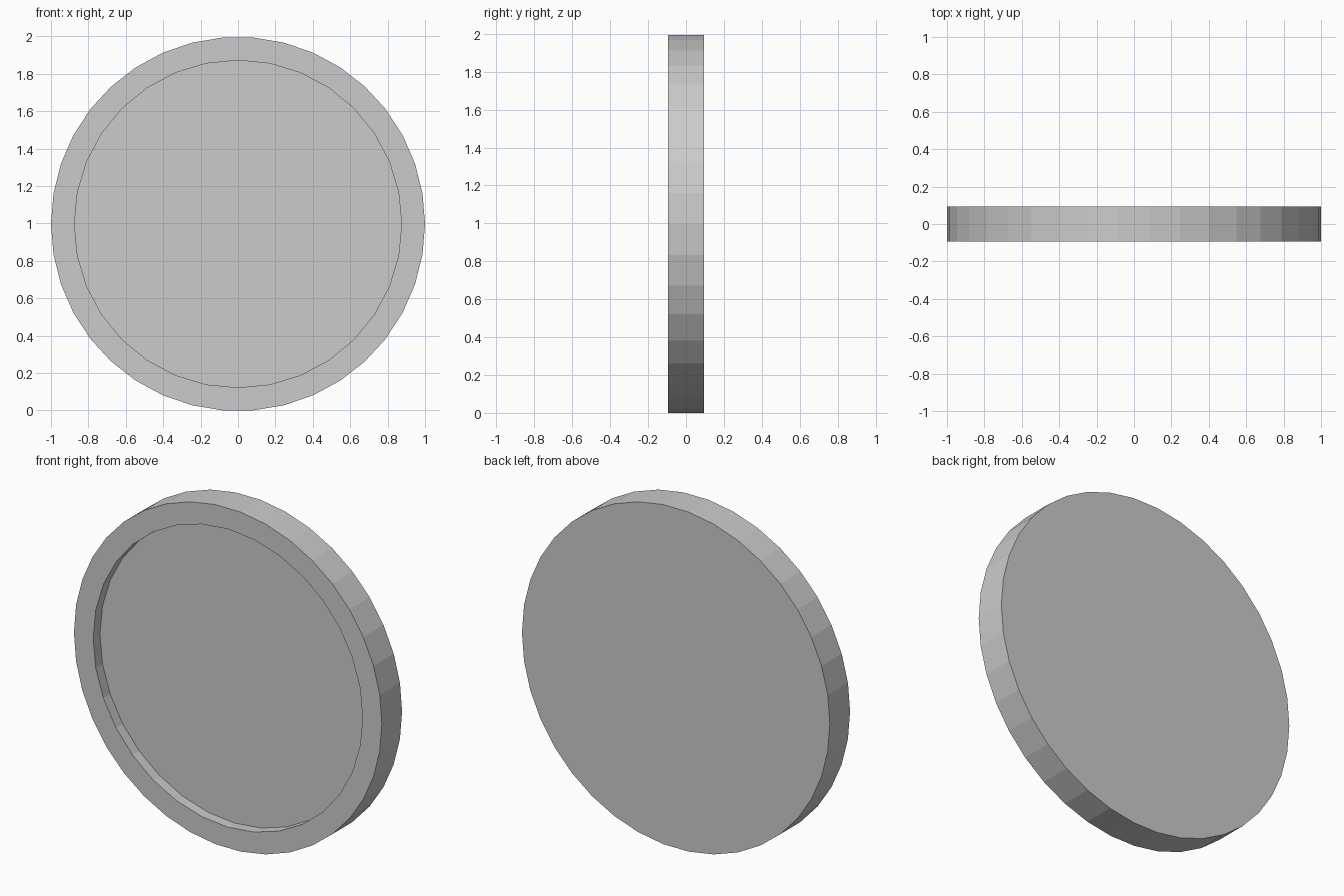
import bpy
from math import radians, pi, cos

if "Cube" in bpy.data.objects:
    bpy.data.objects.remove(bpy.data.objects["Cube"])

THICK = 0.1875      # full depth of the disc along y
RECESS = 0.0625     # depth of the front recess
SIDES = 38
CENTRE_Z = cos(pi / SIDES)   # lowest flat side rests on z = 0


def disc(name, sides, radius, y0, y1, spin):
    """Flat-sided disc with its axis along y."""
    bpy.ops.mesh.primitive_cylinder_add(
        vertices=sides, radius=radius, depth=y1 - y0,
        location=(0, (y0 + y1) / 2, CENTRE_Z))
    ob = bpy.context.object
    ob.name = name
    ob.rotation_euler = (radians(90), radians(spin), 0)
    bpy.ops.object.transform_apply(location=True, rotation=True, scale=True)
    return ob


# Main disc, turned so a vertex points along +x and -x
front = -THICK / 2
body = disc("round_plate", SIDES, 1.0, front, THICK / 2, 90)

# Shallow round recess in the front face, leaving a raised rim
cutter = disc("recess_cutter", 32, 0.875, front - 0.1, front + RECESS, 0)
cutter.hide_render = True

cut = body.modifiers.new("recess", 'BOOLEAN')
cut.operation = 'DIFFERENCE'
cut.solver = 'EXACT'
cut.object = cutter
bpy.ops.object.select_all(action='DESELECT')
body.select_set(True)
bpy.context.view_layer.objects.active = body
bpy.ops.object.modifier_apply(modifier=cut.name)
bpy.data.objects.remove(cutter)
